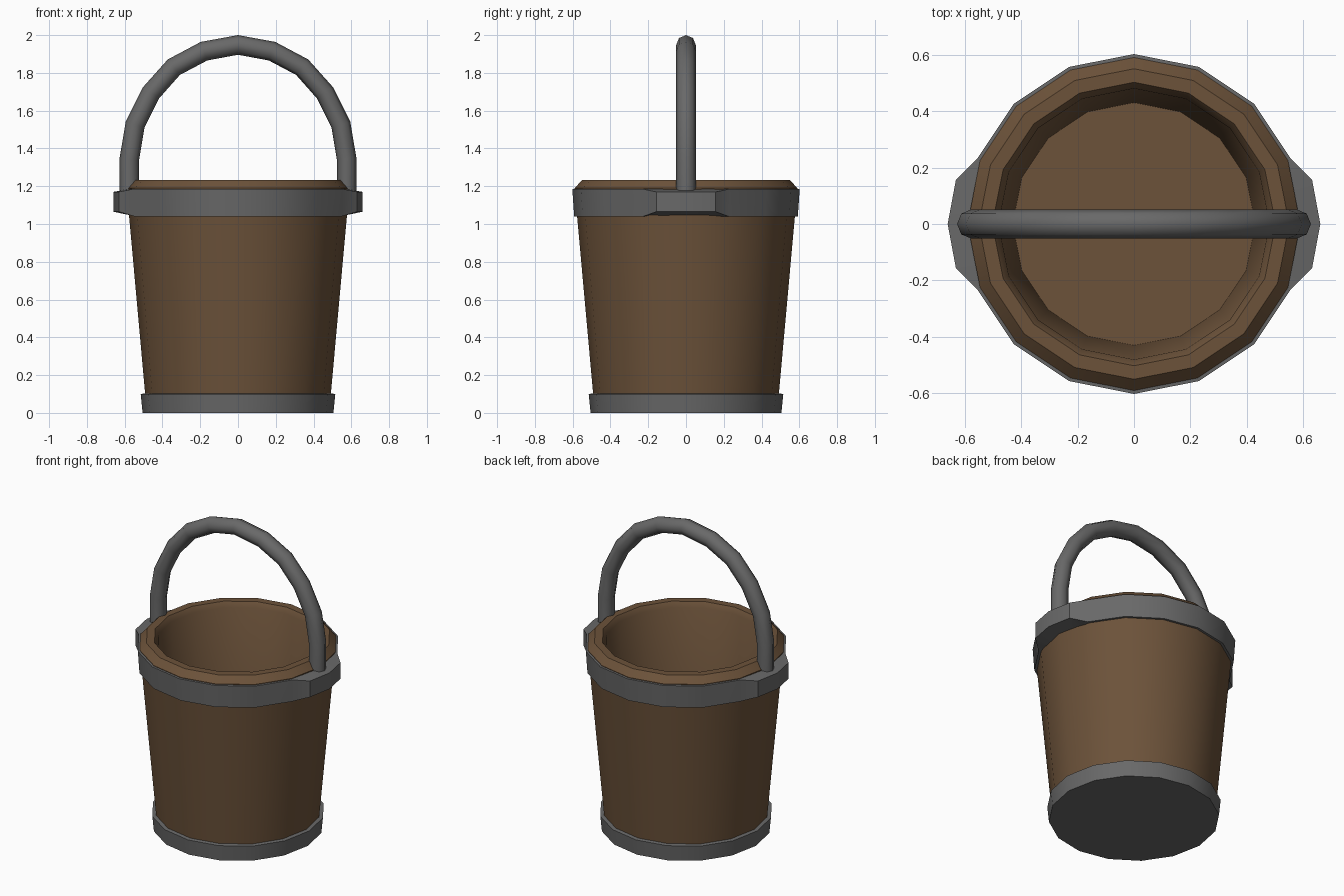
import bpy, bmesh, math
from mathutils import Vector

if "Cube" in bpy.data.objects:
    bpy.data.objects.remove(bpy.data.objects["Cube"])

SIDES = 16


def material(name, color):
    m = bpy.data.materials.new(name)
    m.diffuse_color = color
    m.use_nodes = True
    m.node_tree.nodes["Principled BSDF"].inputs["Base Color"].default_value = m.diffuse_color
    return m


wood = material("wood", (0.15, 0.085, 0.042, 1))
iron = material("iron", (0.14, 0.14, 0.14, 1))


def finish(name, bm, mat):
    bmesh.ops.recalc_face_normals(bm, faces=bm.faces)
    me = bpy.data.meshes.new(name)
    bm.to_mesh(me)
    bm.free()
    me.materials.append(mat)
    me.shade_smooth()
    me.set_sharp_from_angle(angle=math.radians(32))
    ob = bpy.data.objects.new(name, me)
    bpy.context.collection.objects.link(ob)
    return ob


def skin(name, loops, mat, closed=False, caps=True):
    """Bridge a series of equal-length point loops."""
    bm = bmesh.new()
    rows = [[bm.verts.new(p) for p in loop] for loop in loops]
    pairs = list(zip(rows, rows[1:]))
    if closed:
        pairs.append((rows[-1], rows[0]))
    for a, b in pairs:
        n = len(a)
        for i in range(n):
            j = (i + 1) % n
            bm.faces.new((a[i], a[j], b[j], b[i]))
    if caps and not closed:
        bm.faces.new(rows[0])
        bm.faces.new(rows[-1])
    return finish(name, bm, mat)


def ring(r, z):
    return [(r * math.cos(2 * math.pi * i / SIDES),
             r * math.sin(2 * math.pi * i / SIDES), z) for i in range(SIDES)]


# Wooden tub: outer wall, chamfered rim, inner wall, floor
tub = [(0.487, 0.05), (0.59, 1.19), (0.55, 1.232), (0.502, 1.232),
       (0.48, 1.20), (0.43, 0.12)]
skin("tub", [ring(r, z) for r, z in tub], wood)

# Iron base hoop with closed underside
base = [(0.505, 0.0), (0.515, 0.1), (0.48, 0.105)]
skin("base_hoop", [ring(r, z) for r, z in base], iron)

# Upper hoop with an ear bulging out on each side
EARS = {0: 0.66, 14: 0.65}
angles = sorted({i * 22.5 for i in range(SIDES)} | {14, 166, 194, 346})


def hoop_loop(r, z, ear_z=None):
    pts = []
    for a in angles:
        off = round(min(a % 180, 180 - a % 180))
        ear = ear_z is not None and off in EARS
        rad = EARS[off] if ear else r
        t = math.radians(a)
        pts.append((rad * math.cos(t), rad * math.sin(t), ear_z if ear else z))
    return pts


skin("upper_hoop", [hoop_loop(0.54, 1.04), hoop_loop(0.592, 1.04, 1.065),
                    hoop_loop(0.602, 1.185, 1.17), hoop_loop(0.55, 1.19)],
     iron, closed=True)

# Bail handle: octagonal tube swept along a mirrored arch
half = [(0.575, 1.12), (0.575, 1.345), (0.545, 1.525), (0.46, 1.695),
        (0.34, 1.83), (0.18, 1.915)]
path = half + [(0, 1.948)] + [(-x, z) for x, z in reversed(half)]
path = [Vector((x, 0, z)) for x, z in path]
loops = []
for i, p in enumerate(path):
    if i in (0, len(path) - 1):
        tangent = Vector((0, 0, 1 if i == 0 else -1))
    else:
        tangent = ((p - path[i - 1]).normalized()
                   + (path[i + 1] - p).normalized()).normalized()
    side = tangent.cross(Vector((0, 1, 0)))
    loops.append([p + 0.052 * (math.cos(k * math.pi / 4) * side
                               + math.sin(k * math.pi / 4) * Vector((0, 1, 0)))
                  for k in range(8)])
handle = skin("handle", loops, iron)
handle.data.set_sharp_from_angle(angle=math.radians(50))
